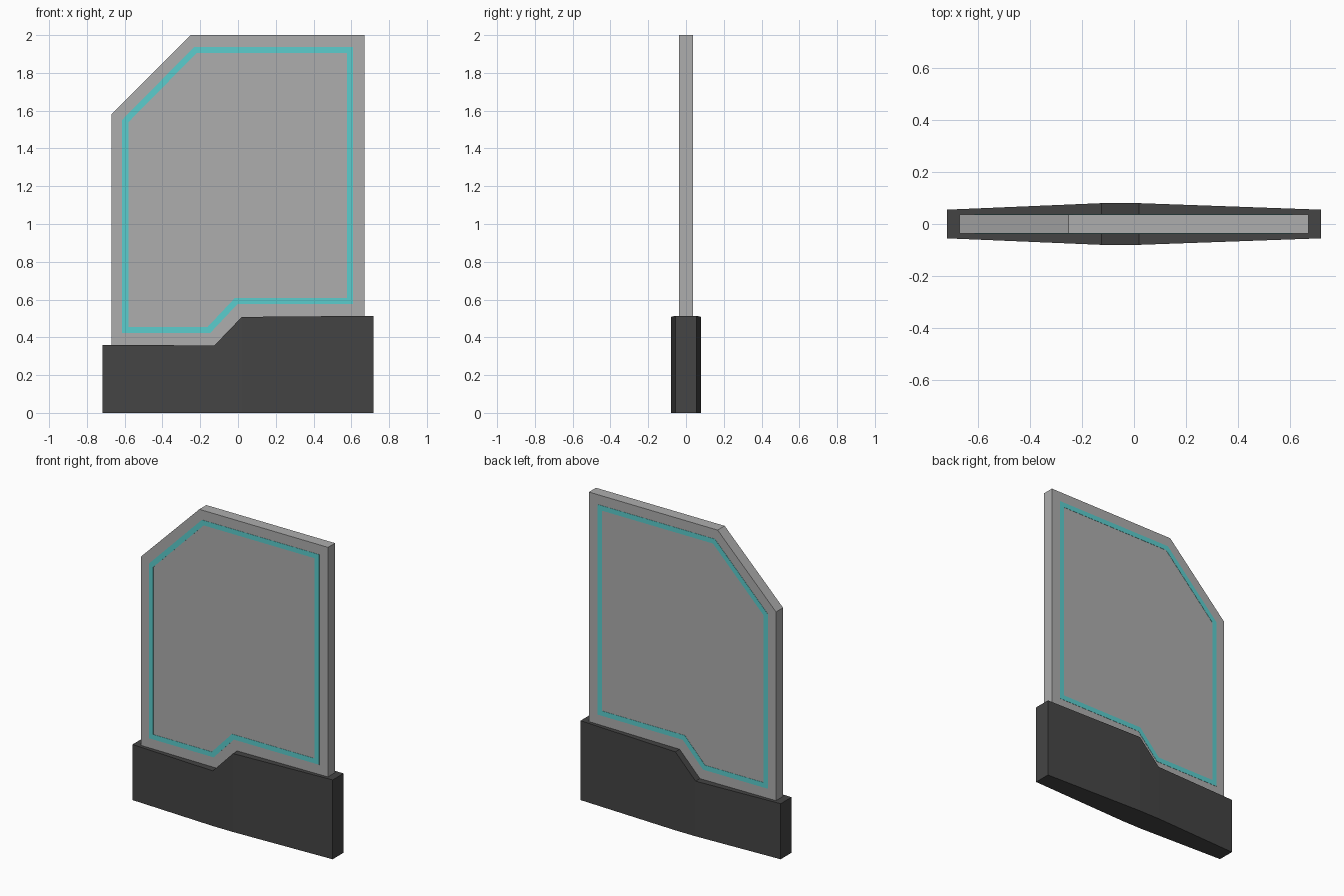
import bpy, bmesh
from mathutils import Vector

if "Cube" in bpy.data.objects:
    bpy.data.objects.remove(bpy.data.objects["Cube"])


def material(name, rgb):
    m = bpy.data.materials.new(name)
    m.diffuse_color = (*rgb, 1.0)
    m.use_nodes = True
    m.node_tree.nodes["Principled BSDF"].inputs["Base Color"].default_value = m.diffuse_color
    return m


def make_object(name, bm, mat):
    bmesh.ops.recalc_face_normals(bm, faces=bm.faces)
    me = bpy.data.meshes.new(name)
    bm.to_mesh(me)
    bm.free()
    me.materials.append(mat)
    ob = bpy.data.objects.new(name, me)
    bpy.context.collection.objects.link(ob)
    return ob


def offset(points, d):
    """Mitred offset of a closed x-z outline."""
    out, n = [], len(points)
    for i in range(n):
        p = Vector(points[i])
        a = (p - Vector(points[i - 1])).normalized()
        b = (Vector(points[(i + 1) % n]) - p).normalized()
        na, nb = Vector((-a.y, a.x)), Vector((-b.y, b.x))
        out.append(p + (na + nb) * d / (1 + na.dot(nb)))
    return out


dark = material("dark base", (0.058, 0.058, 0.058))
grey = material("grey panel", (0.42, 0.42, 0.42))
cyan = material("cyan trim", (0.105, 0.61, 0.61))

# Stepped base, lofted through stations of (x, half depth, height)
bm = bmesh.new()
rings = []
for x, y, h in [(-0.717, 0.055, 0.36), (-0.125, 0.08, 0.357),
                (0.02, 0.08, 0.508), (0.717, 0.055, 0.514)]:
    rings.append([bm.verts.new(c) for c in
                  ((x, -y, 0), (x, y, 0), (x, y, h), (x, -y, h))])
for r, s in zip(rings, rings[1:]):
    for i in range(4):
        j = (i + 1) % 4
        bm.faces.new((r[i], r[j], s[j], s[i]))
bm.faces.new(rings[0])
bm.faces.new(rings[-1])
make_object("base", bm, dark)

# Upright panel with one clipped corner, seated in the base
bm = bmesh.new()
outline = [(-0.67, 0.2), (-0.67, 1.582), (-0.252, 2.0), (0.67, 2.0), (0.67, 0.2)]
face = bm.faces.new([bm.verts.new((x, -0.036, z)) for x, z in outline])
ext = bmesh.ops.extrude_face_region(bm, geom=[face])
bmesh.ops.translate(bm, vec=(0, 0.072, 0),
                    verts=[v for v in ext["geom"] if isinstance(v, bmesh.types.BMVert)])
make_object("panel", bm, grey)

# Thin trim line on both faces of the panel
path = [(-0.597, 1.545), (-0.226, 1.921), (0.592, 1.921), (0.592, 0.592),
        (-0.01, 0.592), (-0.155, 0.438), (-0.597, 0.438)]
outer, inner = offset(path, 0.016), offset(path, -0.016)
for name, side in (("front_trim", -1), ("back_trim", 1)):
    bm = bmesh.new()
    loops = [[bm.verts.new((p.x, side * y, p.y)) for p in pts]
             for pts, y in ((outer, 0.035), (outer, 0.0375), (inner, 0.0375), (inner, 0.035))]
    n = len(path)
    for k in range(4):
        a, b = loops[k], loops[(k + 1) % 4]
        for i in range(n):
            j = (i + 1) % n
            bm.faces.new((a[i], a[j], b[j], b[i]))
    make_object(name, bm, cyan)
